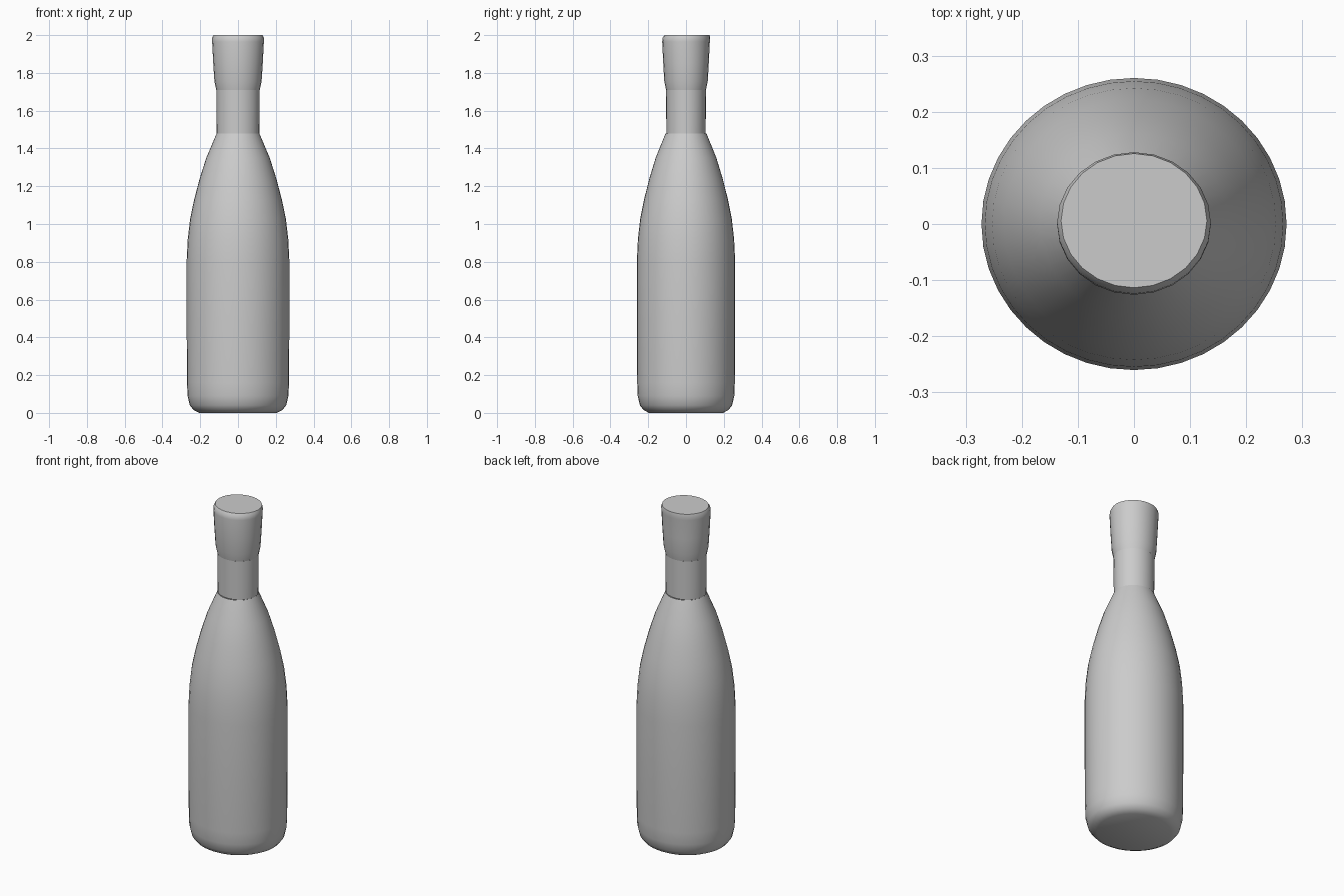
import bpy, bmesh, math

cube = bpy.data.objects.get("Cube")
if cube:
    bpy.data.objects.remove(cube, do_unlink=True)

grey = bpy.data.materials.new("plain_grey")
grey.use_nodes = True
colour = (0.6, 0.6, 0.6, 1)
grey.diffuse_color = colour
grey.node_tree.nodes["Principled BSDF"].inputs["Base Color"].default_value = colour


def lathe(name, profile, sides, depth, close_bottom=False, close_top=False):
    """Spin (radius, z, y shift) rings into an oval part; depth is the y/x ratio."""
    bm = bmesh.new()
    rings = []
    for radius, z, shift in profile:
        angles = [math.tau * i / sides for i in range(sides)]
        rings.append([bm.verts.new((radius * math.cos(a), radius * depth * math.sin(a) + shift, z))
                      for a in angles])
    for low, high in zip(rings, rings[1:]):
        for i in range(sides):
            j = (i + 1) % sides
            bm.faces.new((low[i], low[j], high[j], high[i]))
    if close_bottom:
        bm.faces.new(rings[0][::-1])
    if close_top:
        bm.faces.new(rings[-1])
    mesh = bpy.data.meshes.new(name)
    bm.to_mesh(mesh)
    bm.free()
    mesh.materials.append(grey)
    obj = bpy.data.objects.new(name, mesh)
    bpy.context.collection.objects.link(obj)
    bpy.ops.object.select_all(action="DESELECT")
    obj.select_set(True)
    bpy.context.view_layer.objects.active = obj
    bpy.ops.object.shade_smooth_by_angle(angle=math.radians(35))
    return obj


# Body with rounded base and sloping shoulder
body = [(0.205, 0), (0.235, 0.015), (0.255, 0.04), (0.267, 0.09), (0.27, 0.16),
        (0.272, 0.5), (0.272, 0.8), (0.266, 0.92), (0.253, 1.03), (0.232, 1.13),
        (0.203, 1.24), (0.168, 1.35), (0.113, 1.48)]
lathe("bottle_body", [(r, z, 0) for r, z in body], 40, 0.957, close_bottom=True)

# Straight neck
lathe("bottle_neck", [(0.113, 1.48, 0), (0.115, 1.71, 0)], 32, 0.92)

# Flared cap with a bevelled top
cap = [(0.115, 1.71, 0), (0.125, 1.755, 0), (0.131, 1.85, 0), (0.137, 1.965, 0),
       (0.137, 1.985, 0.002), (0.13, 2.0, 0.006)]
lathe("bottle_cap", cap, 24, 0.92, close_top=True)
